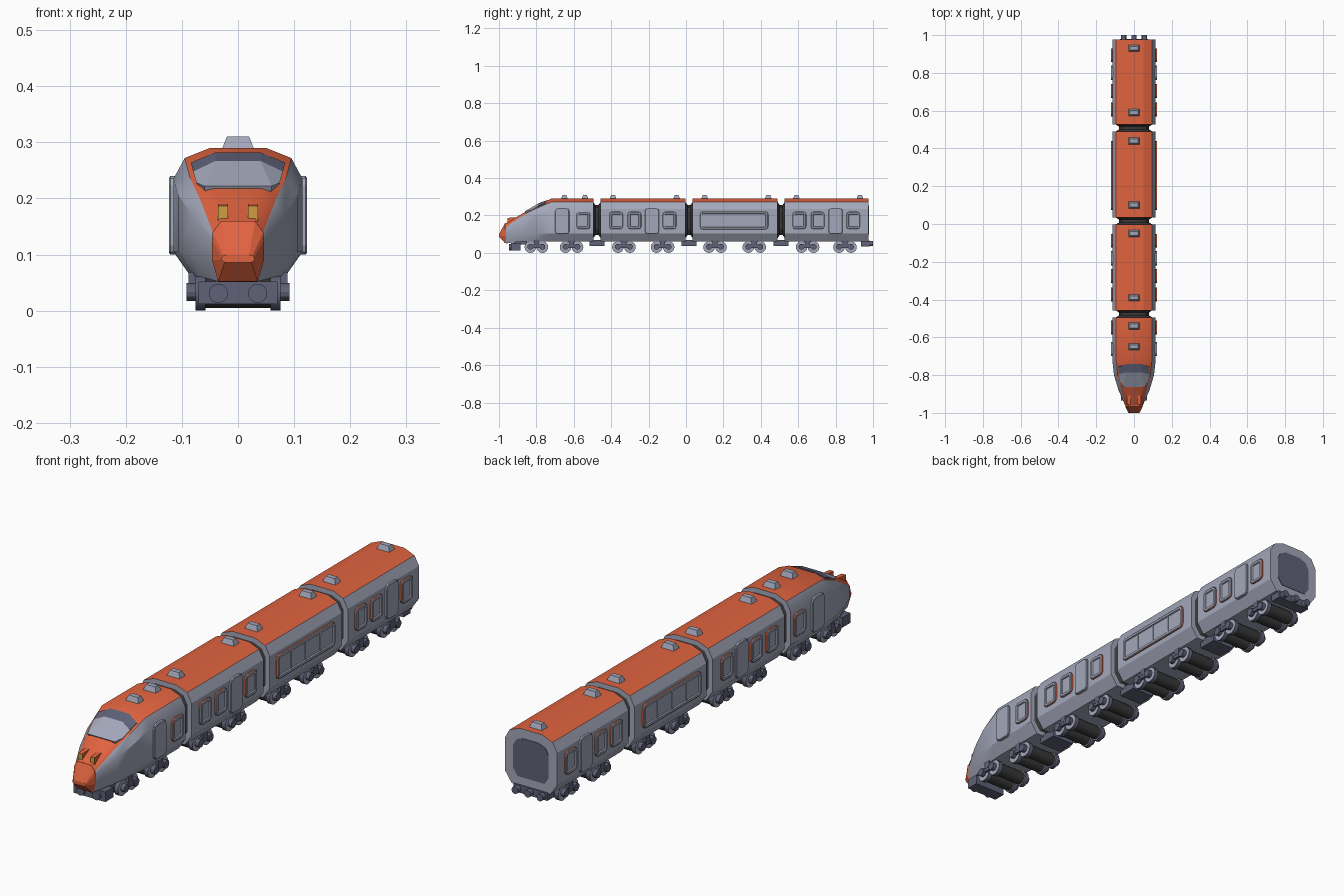
import bpy, bmesh, math
from mathutils import Matrix, Vector

if "Cube" in bpy.data.objects:
    bpy.data.objects.remove(bpy.data.objects["Cube"])


def material(name, rgb):
    m = bpy.data.materials.new(name)
    m.diffuse_color = (*rgb, 1)
    m.use_nodes = True
    m.node_tree.nodes["Principled BSDF"].inputs["Base Color"].default_value = m.diffuse_color
    return m


GREY = material("pale_grey", (0.37, 0.39, 0.49))
ORANGE = material("orange_red", (0.75, 0.125, 0.05))
SLATE = material("slate", (0.115, 0.12, 0.185))
DARK = material("charcoal", (0.04, 0.04, 0.042))
YELLOW = material("amber", (0.62, 0.34, 0.06))


def finish(name, bm, mats, mirror=False, smooth=False):
    bmesh.ops.recalc_face_normals(bm, faces=bm.faces)
    me = bpy.data.meshes.new(name)
    bm.to_mesh(me)
    bm.free()
    for m in mats:
        me.materials.append(m)
    ob = bpy.data.objects.new(name, me)
    bpy.context.collection.objects.link(ob)
    if mirror:
        ob.modifiers.new("mirror", "MIRROR").use_mirror_merge = False
    if smooth:
        bpy.context.view_layer.objects.active = ob
        ob.select_set(True)
        bpy.ops.object.shade_smooth_by_angle(angle=math.radians(30))
        ob.select_set(False)
    return ob


def loft(name, rings, mats, rule=lambda band, seg: 0, caps=(0, 0), **kw):
    """Skin a list of equal-length closed rings and cap both ends."""
    bm = bmesh.new()
    vs = [[bm.verts.new(p) for p in r] for r in rings]
    n = len(vs[0])
    for b in range(len(vs) - 1):
        for s in range(n):
            t = (s + 1) % n
            bm.faces.new((vs[b][s], vs[b][t], vs[b + 1][t], vs[b + 1][s])).material_index = rule(b, s)
    bm.faces.new(vs[0]).material_index = caps[0]
    bm.faces.new(vs[-1]).material_index = caps[1]
    return finish(name, bm, mats, **kw)


def box(name, x, y, z, mat, taper=0.0, mirror=False):
    def ring(h, t):
        return [(x[0] + t, y[0] + t, h), (x[1] - t, y[0] + t, h),
                (x[1] - t, y[1] - t, h), (x[0] + t, y[1] - t, h)]
    return loft(name, [ring(z[0], 0), ring(z[1], taper)], [mat], mirror=mirror)


def cylinders(name, centres, r, length, axis, mats, side=0, mirror=False, segs=20):
    """One object holding equal cylinders; 'side' is the tread material index."""
    bm = bmesh.new()
    rot = Matrix.Rotation(math.pi / 2, 4, "Y" if axis == "X" else "X")
    for c in centres:
        bmesh.ops.create_cone(bm, cap_ends=True, segments=segs, radius1=r, radius2=r,
                              depth=length, matrix=Matrix.Translation(Vector(c)) @ rot)
    for f in bm.faces:
        f.material_index = side if len(f.verts) == 4 else 0
    return finish(name, bm, mats, mirror=mirror, smooth=True)


def section(y, half, scale=1.0):
    """Symmetric ring from a right-hand half profile, listed from roof to floor."""
    pts = half + [(-x, z) for x, z in reversed(half)]
    return [(x * scale, y, 0.175 + (z - 0.175) * scale) for x, z in pts]


def roof_rule(band, seg):  # roof flat and shoulders are orange
    return 1 if seg in (0, 8, 9) else 0


HULL = [(.05, .29), (.095, .272), (.115, .235), (.115, .105), (.085, .062)]

# Carriage bodies
CARS = [(-0.457, -0.003), (0.035, 0.49), (0.527, 0.976)]
for i, (a, b) in enumerate(CARS):
    loft(f"carriage_body_{i + 1}", [section(a, HULL), section(b, HULL)], [GREY, ORANGE], roof_rule)

# Locomotive body with tapering front
NOSE = [(.03, .16), (.045, .14), (.046, .125), (.046, .09), (.035, .052)]
loft("locomotive_body", [
    section(-0.495, HULL), section(-0.72, HULL),
    section(-0.80, [(.045, .25), (.086, .238), (.106, .205), (.106, .105), (.08, .062)]),
    section(-0.88, [(.04, .207), (.066, .195), (.082, .17), (.082, .10), (.065, .06)]),
    section(-0.962, NOSE)], [GREY, ORANGE], roof_rule, smooth=True)

# Orange nose cone
loft("nose_cone", [section(-0.955, NOSE, 1.01), section(-0.967, NOSE),
                   section(-1.0, [(.02, .10), (.026, .098), (.029, .095), (.029, .09), (.024, .086)])],
     [ORANGE])

# Windscreen: lower band is glass, upper band is the dark visor
rows = [((.06, -.862, .222), (.074, -.83, .228)),
        ((.04, -.785, .267), (.08, -.795, .248)),
        ((.04, -.742, .282), (.084, -.757, .264))]
bm = bmesh.new()
grid = [[bm.verts.new(p) for p in ((-b[0], b[1], b[2]), (-a[0], a[1], a[2]), a, b)] for a, b in rows]
for r in range(2):
    for c in range(3):
        bm.faces.new((grid[r][c], grid[r][c + 1], grid[r + 1][c + 1], grid[r + 1][c])).material_index = r
screen = finish("windscreen", bm, [GREY, SLATE])
solid = screen.modifiers.new("thickness", "SOLIDIFY")
solid.thickness, solid.offset = 0.012, -1

# Headlight fins with amber front faces
fin = [(-0.955, .14), (-0.955, .187), (-0.89, .192), (-0.89, .18)]
loft("headlight_fin", [[(x, y, z) for y, z in fin] for x in (.018, .036)], [ORANGE, YELLOW],
     lambda b, s: 1 if s == 0 else 0, mirror=True)


# Side windows and doors: stepped rounded plates, mirrored to both sides
def side_plate(name, y0, y1, z0, z1, window):
    def ring(x, inset):
        a, b, c, d = y0 + inset, y1 - inset, z0 + inset, z1 - inset
        r = max(.016 - inset, .004)
        out = []
        for cy, cz, start in ((b - r, d - r, 0), (a + r, d - r, 90), (a + r, c + r, 180), (b - r, c + r, 270)):
            for k in range(3):
                t = math.radians(start + 45 * k)
                out.append((x, cy + r * math.cos(t), cz + r * math.sin(t)))
        return out
    steps = [(.112, 0), (.1205, 0), (.123, .003)]
    if window:
        steps += [(.123, .012), (.118, .014)]
    loft(name, [ring(*s) for s in steps], [GREY, ORANGE],
         lambda b, s: 1 if window and b == 0 else 0, mirror=True)


for y in (-.585, -.41, -.312, -.125, .57, .667, .857):
    side_plate("side_window", y, y + .073, .127, .22, True)
for y in (-.70, -.22, .762):
    side_plate("side_door", y, y + .076, .10, .24, False)
side_plate("long_window", .075, .44, .125, .222, True)
for k in (1, 2, 3):
    y = .075 + .365 * k / 4
    box("long_window_divider", (.115, .1205), (y - .003, y + .003), (.137, .21), GREY, mirror=True)

# Roof vents
for y in (-.65, -.54, -.39, -.05, .10, .44, .59, .93):
    box("roof_vent", (-.029, .029), (y - .019, y + .019), (.287, .31), GREY, taper=.009)

# Gangway bellows and couplings between the cars
for a, b in ((-.497, -.455), (-.005, .037), (.488, .529)):
    m = (a + b) / 2
    loft("gangway", [section(a, HULL, .87), section(m - .008, HULL, .70),
                     section(m + .008, HULL, .70), section(b, HULL, .87)], [DARK])
    box("coupling", (-.05, .05), (m - .04, m + .04), (.038, .07), SLATE)

# Rear gangway panel
loft("rear_panel", [section(.974, HULL, .68), section(.978, HULL, .68)], [SLATE])

# Front and rear buffer beams
box("front_buffer_beam", (-.07, .07), (-.935, -.885), (.012, .052), SLATE)
box("front_beam_mount", (-.04, .04), (-.92, -.85), (.045, .07), SLATE)
cylinders("front_buffer", [(.035, -.938, .031)], .017, .014, "Y", [SLATE], mirror=True)
box("rear_buffer_beam", (-.075, .075), (.935, .98), (.035, .066), SLATE)
cylinders("rear_buffer", [(x, .985, .05) for x in (-.055, 0, .055)], .014, .03, "Y", [SLATE])

# Bogies: two wheelsets, side frames, hubs and a bolster each
for y in (-.80, -.612, -.332, -.125, .155, .365, .65, .85):
    axles = (y - .032, y + .032)
    cylinders("wheel", [(.067, a, .031) for a in axles], .031, .018, "X", [GREY, SLATE], 1, True)
    cylinders("axle_drum", [(0, a, .031) for a in axles], .026, .12, "X", [DARK])
    cylinders("axle_hub", [(.083, a, .033) for a in axles], .016, .018, "X", [SLATE], 0, True, 12)
    box("bogie_side_frame", (.074, .087), (y - .036, y + .036), (.027, .046), SLATE, mirror=True)
    box("bogie_spring", (.072, .088), (y - .014, y + .014), (.04, .069), SLATE, mirror=True)
    box("bogie_bolster", (-.075, .075), (y - .02, y + .02), (.04, .07), SLATE)
